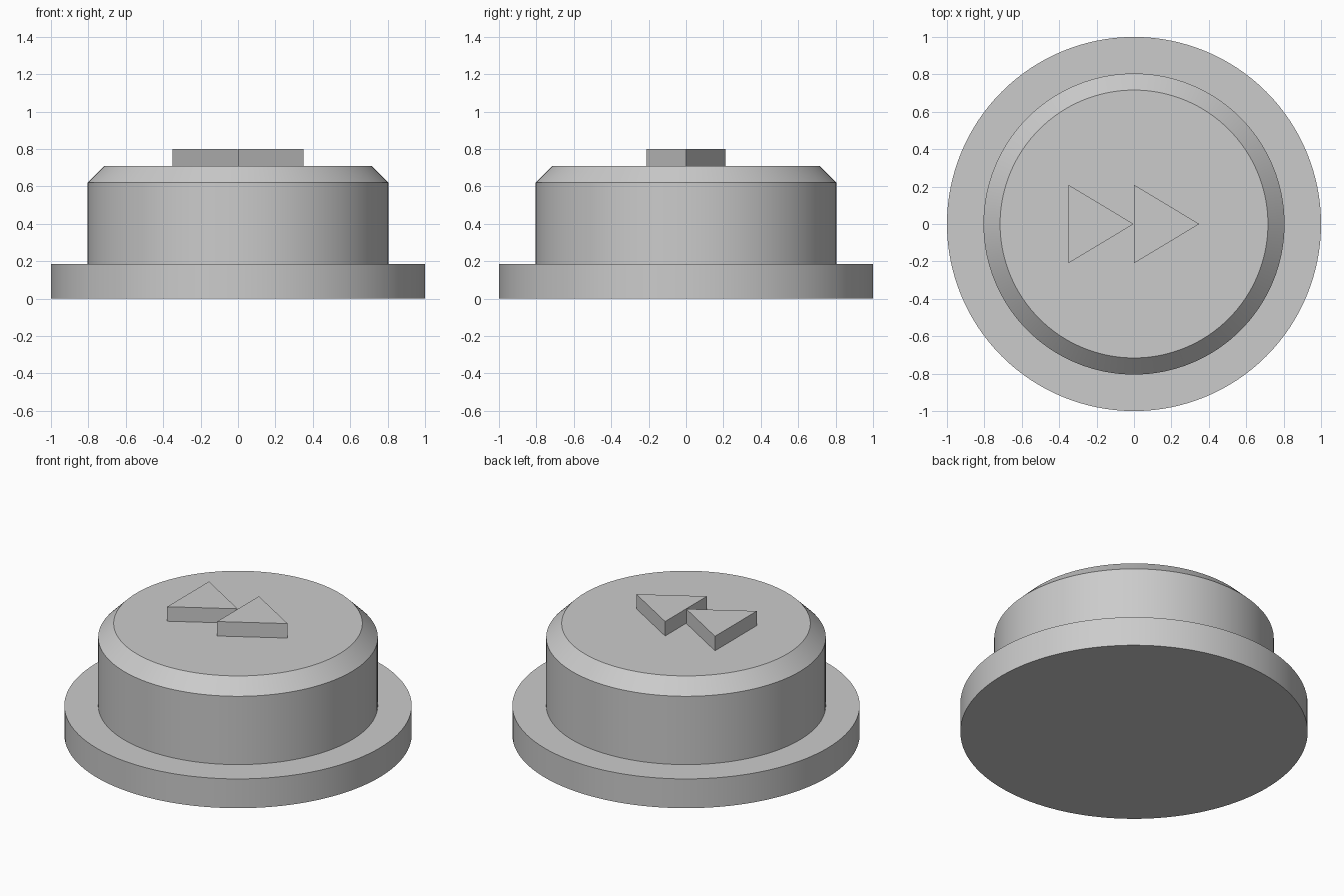
import bpy
import bmesh
import math

cube = bpy.data.objects.get("Cube")
if cube:
    bpy.data.objects.remove(cube, do_unlink=True)

# One plain grey for the whole button
grey = bpy.data.materials.new("grey_plastic")
grey.use_nodes = True
colour = (0.6, 0.6, 0.6, 1)
grey.diffuse_color = colour
grey.node_tree.nodes["Principled BSDF"].inputs["Base Color"].default_value = colour

SEGMENTS = 128


def add_object(name, bm):
    bmesh.ops.recalc_face_normals(bm, faces=bm.faces)
    mesh = bpy.data.meshes.new(name)
    bm.to_mesh(mesh)
    bm.free()
    mesh.materials.append(grey)
    obj = bpy.data.objects.new(name, mesh)
    bpy.context.collection.objects.link(obj)
    return obj


def turned_solid(name, profile):
    """Closed round solid from (radius, height) points, bottom to top."""
    bm = bmesh.new()
    rings = []
    for radius, z in profile:
        angles = [math.tau * i / SEGMENTS for i in range(SEGMENTS)]
        rings.append([bm.verts.new((radius * math.cos(a), radius * math.sin(a), z))
                      for a in angles])
    for low, high in zip(rings, rings[1:]):
        for i in range(SEGMENTS):
            j = (i + 1) % SEGMENTS
            bm.faces.new((low[i], low[j], high[j], high[i]))
    bm.faces.new(rings[0][::-1])
    bm.faces.new(rings[-1])
    obj = add_object(name, bm)
    bpy.ops.object.select_all(action="DESELECT")
    obj.select_set(True)
    bpy.context.view_layer.objects.active = obj
    bpy.ops.object.shade_smooth_by_angle(angle=math.radians(30))
    return obj


def raised_triangle(name, back_x, tip_x, half_width, bottom, top):
    """Prism pointing towards +x."""
    bm = bmesh.new()
    corners = [(back_x, -half_width), (tip_x, 0), (back_x, half_width)]
    face = bm.faces.new([bm.verts.new((x, y, bottom)) for x, y in corners])
    extruded = bmesh.ops.extrude_face_region(bm, geom=[face], use_keep_orig=True)
    moved = [v for v in extruded["geom"] if isinstance(v, bmesh.types.BMVert)]
    bmesh.ops.translate(bm, verts=moved, vec=(0, 0, top - bottom))
    return add_object(name, bm)


# Flange and chamfered cap, turned as one body
turned_solid("button_body", [(1, 0), (1, 0.186), (0.805, 0.186),
                             (0.805, 0.62), (0.716, 0.708)])

# Pair of raised arrows on the cap
for name, back_x in (("right_arrow", -0.351), ("left_arrow", 0)):
    raised_triangle(name, back_x, back_x + 0.349, 0.21, 0.7, 0.8)
